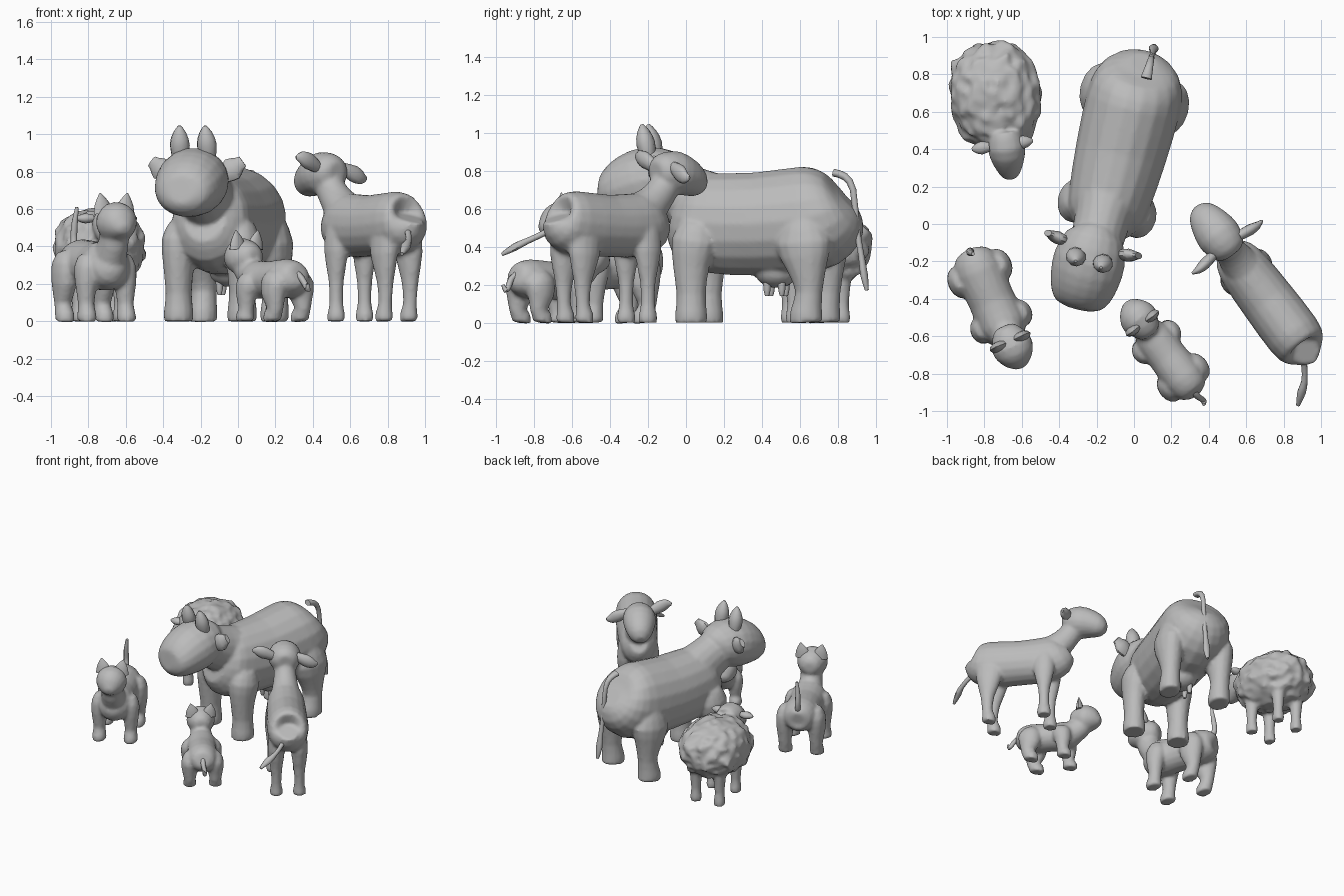
import bpy, bmesh, math
from mathutils import Vector, Matrix, noise

grey = bpy.data.materials.new("plain grey")
grey.diffuse_color = (0.5, 0.5, 0.5, 1)
X, Y = Vector((1, 0, 0)), Vector((0, 1, 0))


def frame(x, y, deg):
    """Animal placed on the ground; it faces local -y."""
    return Matrix.Translation((x, y, 0)) @ Matrix.Rotation(math.radians(deg), 4, 'Z')


def finish(name, bm, mat=Matrix()):
    bmesh.ops.recalc_face_normals(bm, faces=bm.faces)
    me = bpy.data.meshes.new(name)
    bm.to_mesh(me)
    bm.free()
    me.transform(mat)
    me.materials.append(grey)
    me.shade_smooth()
    me.set_sharp_from_angle(angle=math.radians(50))
    ob = bpy.data.objects.new(name, me)
    bpy.context.collection.objects.link(ob)
    return ob


def smooth_path(rings):
    """Catmull-Rom: one extra ring between each pair."""
    out = []
    for i in range(len(rings) - 1):
        a, b = rings[max(i - 1, 0)], rings[i]
        c, d = rings[i + 1], rings[min(i + 2, len(rings) - 1)]
        out += [b, tuple((9 * (q + r) - p - s) / 16 for p, q, r, s in zip(a, b, c, d))]
    return out + [rings[-1]]


def loft(name, mat, rings, side=X, n=14):
    """Skin elliptical rings (x, y, z, side radius, other radius)."""
    rings = smooth_path(rings)
    pts = [Vector(r[:3]) for r in rings]
    bm = bmesh.new()
    loops = []
    for i, r in enumerate(rings):
        t = (pts[min(i + 1, len(pts) - 1)] - pts[max(i - 1, 0)]).normalized()
        up = t.cross(side).normalized()
        s = up.cross(t)
        loops.append([bm.verts.new(pts[i] + s * r[3] * math.cos(k * math.tau / n)
                                   + up * r[4] * math.sin(k * math.tau / n)) for k in range(n)])
    for a, b in zip(loops, loops[1:]):
        for k in range(n):
            bm.faces.new((a[k], a[(k + 1) % n], b[(k + 1) % n], b[k]))
    bm.faces.new(loops[0])
    bm.faces.new(loops[-1])
    finish(name, bm, mat)


def fuse(animal):
    """Blend body, neck, head and legs of one animal into one skin."""
    bm = bmesh.new()
    for ob in list(bpy.data.objects):
        if ob.name.startswith(animal + "_") and any(w in ob.name for w in ("body", "neck", "head", "leg", "udder")):
            bm.from_mesh(ob.data)
            bpy.data.objects.remove(ob)
    ob = finish(animal + "_body_and_legs", bm)
    m = ob.modifiers.new("skin", 'REMESH')
    m.mode, m.voxel_size, m.use_smooth_shade = 'VOXEL', 0.013, True
    m = ob.modifiers.new("soften", 'SMOOTH')
    m.factor, m.iterations = 0.5, 3


def trunk(name, mat, rows, x=0):
    """Body or head along y: rows of (y, z, half width, half height)."""
    loft(name, mat, [(x, *r) for r in rows], n=18)


def legs(name, mat, x, y, rows):
    """Mirrored pair: rows of (z, y shift, half width, half depth)."""
    for s, tag in ((-1, "a"), (1, "b")):
        loft(f"{name}_{tag}", mat, [(s * x, y + dy, z, rx, ry) for z, dy, rx, ry in rows])


def ears(name, mat, base, tip, thin, wide, side=Y, x=0, point=0.2, root=.7):
    """Mirrored pair of ears or horns."""
    b, t = Vector(base), Vector(tip)
    for s, tag in ((-1, "a"), (1, "b")):
        rows = []
        for u, w in ((0, root), (.45, 1 if root < 1 else .75), (.8, .65 if root < 1 else .35), (1, point)):
            p = b.lerp(t, u)
            rows.append((x + s * p.x, p.y, p.z, thin * w, wide * w))
        loft(f"{name}_{tag}", mat, rows, side, 10)


# ---- cow
M = frame(-.07, .38, -14)
trunk("cow_body", M, [(.5, .63, .07, .07), (.475, .61, .17, .17), (.41, .58, .232, .24),
                      (.28, .545, .255, .283), (0, .52, .245, .275), (-.25, .525, .222, .266),
                      (-.37, .55, .195, .235), (-.44, .57, .12, .15)])
trunk("cow_neck", M, [(-.22, .6, .18, .18), (-.38, .66, .15, .17), (-.52, .73, .14, .15)], -.01)
trunk("cow_head", M, [(-.42, .75, .08, .09), (-.47, .76, .155, .145), (-.59, .75, .192, .18),
                      (-.7, .72, .186, .17), (-.79, .69, .162, .137), (-.845, .68, .122, .1),
                      (-.865, .68, .06, .05)], -.025)
ears("cow_horn", M, (.078, -.58, .86), (.07, -.62, 1.045), .055, .05, X, -.025, .15)
ears("cow_ear", M, (.15, -.53, .78), (.25, -.51, .855), .035, .065, Y, -.025, .5)
legs("cow_front_leg", M, .175, -.32, [(0, 0, .078, .085), (.05, 0, .08, .085), (.15, 0, .07, .078),
                                     (.3, 0, .083, .098), (.43, .015, .095, .12), (.52, .03, .06, .08)])
legs("cow_hind_leg", M, .197, .305, [(0, .005, .075, .088), (.05, .005, .077, .086), (.16, .02, .068, .072),
                                    (.28, .01, .085, .105), (.42, -.01, .1, .15), (.54, -.01, .06, .09)])
trunk("cow_tail", M, [(.42, .79, .03, .02), (.48, .77, .022, .02), (.525, .7, .017, .017),
                      (.545, .5, .016, .016), (.57, .35, .018, .016), (.585, .25, .026, .02),
                      (.6, .17, .01, .01)], .035)
loft("cow_udder", M, [(0, .1, .32, .12, .13), (0, .1, .24, .105, .11), (0, .1, .2, .065, .07),
                      (0, .1, .185, .03, .03)])
for ty in (.06, .14):
    legs("cow_teat", M, .045, ty, [(.23, 0, .022, .022), (.17, 0, .018, .018), (.14, 0, .01, .01)])

# ---- calf with long neck
M = frame(.715, -.41, 217)
trunk("calf_body", M, [(.34, .55, .07, .08), (.325, .54, .125, .135), (.23, .525, .15, .17),
                       (0, .51, .147, .165), (-.2, .515, .137, .17), (-.29, .54, .115, .145),
                       (-.34, .57, .065, .085)])
trunk("calf_neck", M, [(-.18, .55, .115, .13), (-.28, .62, .095, .1), (-.35, .69, .08, .085),
                       (-.41, .77, .085, .08)])
trunk("calf_head", M, [(-.31, .8, .05, .05), (-.34, .8, .095, .09), (-.43, .79, .12, .117),
                       (-.52, .765, .105, .1), (-.59, .73, .075, .072), (-.625, .715, .035, .03)])
for s, z in ((1, .875), (-1, .765)):
    loft("calf_ear", M, [(s * .08, -.37, .82, .025, .03), (s * .15, -.36, z * .6 + .33, .03, .045),
                         (s * .2, -.355, z, .02, .035), (s * .235, -.36, z, .006, .01)], Y, 10)
legs("calf_front_leg", M, .095, -.19, [(0, 0, .046, .05), (.04, 0, .046, .05), (.1, 0, .036, .038),
                                      (.22, 0, .041, .043), (.38, 0, .058, .078), (.5, 0, .045, .07)])
legs("calf_hind_leg", M, .083, .21, [(0, .01, .046, .05), (.04, .01, .046, .05), (.1, .02, .036, .038),
                                    (.22, .02, .044, .052), (.36, .01, .062, .092), (.5, 0, .05, .1)])
loft("calf_tail", M, [(.01, .31, .52, .02, .02), (.05, .39, .47, .017, .017), (.1, .46, .43, .017, .017),
                      (.15, .5, .4, .026, .02), (.208, .544, .36, .01, .01)], X, 8)


# ---- cat and kitten share one plan; k scales the thickness
def feline(name, M, k, z, head_y, head_z, body, leg_x, front_y, hind_y):
    trunk(name + "_body", M, body)
    y0 = body[-2][0]
    trunk(name + "_neck", M, [(y0 + .06, z, .1 * k, .11 * k), (head_y + .03, (z + head_z) / 2, .08 * k, .085 * k),
                              (head_y, head_z, .08 * k, .08 * k)])
    trunk(name + "_head", M, [(head_y + dy * k, head_z + dz * k, rx * k, rz * k) for dy, dz, rx, rz in
                              ((.11, .01, .03, .03), (.09, .01, .07, .07), (0, .01, .112, .11),
                               (-.06, -.005, .097, .097), (-.1, -.02, .067, .062), (-.13, -.03, .03, .025))])
    ears(name + "_ear", M, (.062 * k, head_y + .02, head_z + .06 * k),
         (.08 * k, head_y + .025, head_z + .165 * k), .058 * k, .03 * k, X, 0, .06, 1)
    legs(name + "_front_leg", M, leg_x, front_y,
         [(0, -.01, .05 * k, .058 * k), (.03, -.01, .052 * k, .058 * k), (z * .3, 0, .044 * k, .046 * k),
          (z * .65, 0, .058 * k, .064 * k), (z * .95, .01, .058 * k, .074 * k), (z * 1.15, .01, .03 * k, .04 * k)])
    legs(name + "_hind_leg", M, leg_x, hind_y,
         [(0, -.01, .05 * k, .058 * k), (.03, -.01, .052 * k, .058 * k), (z * .3, .015, .046 * k, .048 * k),
          (z * .65, 0, .064 * k, .084 * k), (z, 0, .062 * k, .088 * k), (z * 1.2, .01, .03 * k, .04 * k)])


M = frame(-.76, -.41, 24)
feline("cat", M, 1, .31, -.26, .52,
       [(.295, .33, .04, .05), (.275, .33, .09, .09), (.19, .315, .128, .125), (0, .3, .125, .125),
        (-.14, .3, .13, .137), (-.21, .315, .1, .115), (-.245, .33, .05, .06)], .115, -.13, .16)
loft("cat_tail", M, [(0, .25, .36, .022, .022), (0, .29, .42, .02, .02), (0, .28, .52, .018, .018),
                     (.01, .27, .61, .01, .01)], X, 8)

M = frame(.18, -.71, 217)
feline("kitten", M, .92, .22, -.245, .335,
       [(.25, .245, .03, .04), (.23, .24, .08, .075), (.15, .23, .108, .105), (0, .222, .105, .1),
        (-.1, .222, .105, .103), (-.17, .24, .085, .085), (-.2, .25, .03, .04)], .092, -.105, .14)
loft("kitten_tail", M, [(0, .22, .26, .018, .018), (0, .265, .23, .017, .017), (-.01, .29, .19, .016, .016),
                        (-.01, .31, .17, .015, .015), (0, .32, .2, .008, .008)], X, 8)

# ---- sheep with lumpy wool
M = frame(-.74, .68, 8)
bm = bmesh.new()
bmesh.ops.create_icosphere(bm, subdivisions=4, radius=1)
for v in bm.verts:
    d = v.co.normalized()
    boxy = sum(abs(c) ** 2.2 for c in d) ** (-1 / 2.2)
    lump = 1 + .13 * noise.noise(d * 4.5) + .06 * noise.noise(d * 10)
    v.co = Vector((d.x * .243, d.y * .295, d.z * .205)) * boxy * lump + Vector((0, .005, .4))
finish("sheep_body", bm, M)
trunk("sheep_head", M, [(-.2, .52, .08, .08), (-.27, .52, .1, .095), (-.33, .48, .092, .088),
                        (-.39, .44, .068, .063), (-.425, .41, .045, .04), (-.435, .4, .02, .02)], .02)
ears("sheep_ear", M, (.07, -.26, .55), (.165, -.26, .55), .035, .028, Y, 0, .2)
for nm, y in (("sheep_front_leg", -.125), ("sheep_hind_leg", .13)):
    legs(nm, M, .095, y, [(0, 0, .04, .044), (.04, 0, .04, .044), (.1, 0, .035, .037),
                          (.22, 0, .046, .05), (.32, 0, .055, .06)])

for animal in ("cow", "calf", "cat", "kitten", "sheep"):
    fuse(animal)
